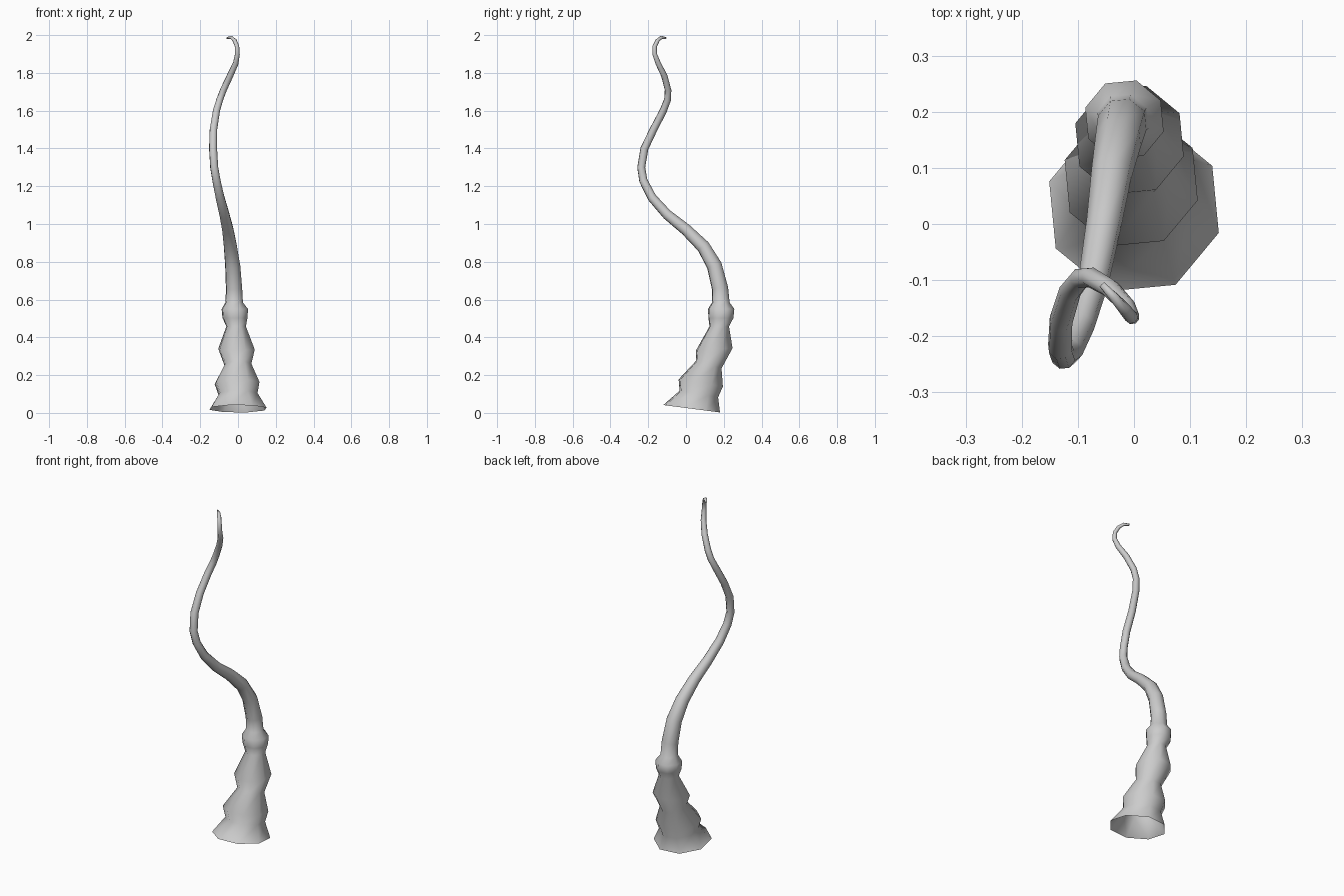
import bpy, bmesh, math
from mathutils import Vector

SIDES = 8
PHASE = math.radians(-17)

# Ribbed base: centre x, y, z, radius, forward tilt of the ring
base_rings = [
    (0.0, 0.03, 0.022, 0.158, 0.13),
    (0.0, 0.068, 0.10, 0.108, 0.17),
    (-0.005, 0.078, 0.158, 0.124, 0.16),
    (0.0, 0.12, 0.255, 0.074, 0.28),
    (-0.008, 0.15, 0.337, 0.101, -0.06),
    (-0.01, 0.176, 0.458, 0.054, 0.0),
    (-0.016, 0.185, 0.502, 0.069, 0.0),
    (-0.017, 0.186, 0.55, 0.073, 0.0),
    (-0.02, 0.185, 0.585, 0.048, 0.0),
]

# Whip: centre x, y, z, radius (rings follow the path direction)
whip_rings = [
    (-0.021, 0.18, 0.66, 0.045), (-0.028, 0.15, 0.78, 0.042),
    (-0.04, 0.092, 0.88, 0.037), (-0.054, 0.0, 0.97, 0.032),
    (-0.072, -0.10, 1.05, 0.028), (-0.095, -0.18, 1.14, 0.025),
    (-0.114, -0.226, 1.23, 0.023), (-0.126, -0.237, 1.30, 0.022),
    (-0.132, -0.22, 1.40, 0.022), (-0.13, -0.172, 1.50, 0.021),
    (-0.114, -0.12, 1.60, 0.02), (-0.096, -0.097, 1.66, 0.019),
    (-0.077, -0.095, 1.71, 0.018), (-0.042, -0.115, 1.785, 0.017),
    (-0.012, -0.147, 1.85, 0.015), (-0.003, -0.166, 1.90, 0.013),
    (-0.005, -0.166, 1.94, 0.012), (-0.018, -0.15, 1.972, 0.011),
    (-0.036, -0.13, 1.988, 0.009), (-0.057, -0.108, 1.984, 0.006),
]


def add_ring(bm, centre, radius, normal):
    side = Vector((1, 0, 0))
    side = (side - normal * side.dot(normal)).normalized()
    up = normal.cross(side)
    ring = []
    for i in range(SIDES):
        a = PHASE + 2 * math.pi * i / SIDES
        ring.append(bm.verts.new(centre + radius * (math.cos(a) * side + math.sin(a) * up)))
    return ring


bm = bmesh.new()
rings = []

# Ribbed base, open underneath
for x, y, z, r, tilt in base_rings:
    rings.append(add_ring(bm, Vector((x, y, z)), r, Vector((0, tilt, 1)).normalized()))

# Curling whip
points = [Vector(base_rings[-1][:3])] + [Vector(w[:3]) for w in whip_rings]
for i, w in enumerate(whip_rings, 1):
    after = points[min(i + 1, len(points) - 1)]
    d1 = (points[i] - points[i - 1]).normalized()
    d2 = (after - points[i]).normalized()
    rings.append(add_ring(bm, points[i], w[3], (d1 + d2).normalized()))

# Skin between rings
for a, b in zip(rings, rings[1:]):
    for i in range(SIDES):
        j = (i + 1) % SIDES
        bm.faces.new((a[i], a[j], b[j], b[i]))
bm.faces.new(rings[-1])
for f in bm.faces:
    f.smooth = True
bm.normal_update()

mesh = bpy.data.meshes.new("tentacle")
bm.to_mesh(mesh)
bm.free()
tentacle = bpy.data.objects.new("tentacle", mesh)
bpy.context.collection.objects.link(tentacle)
